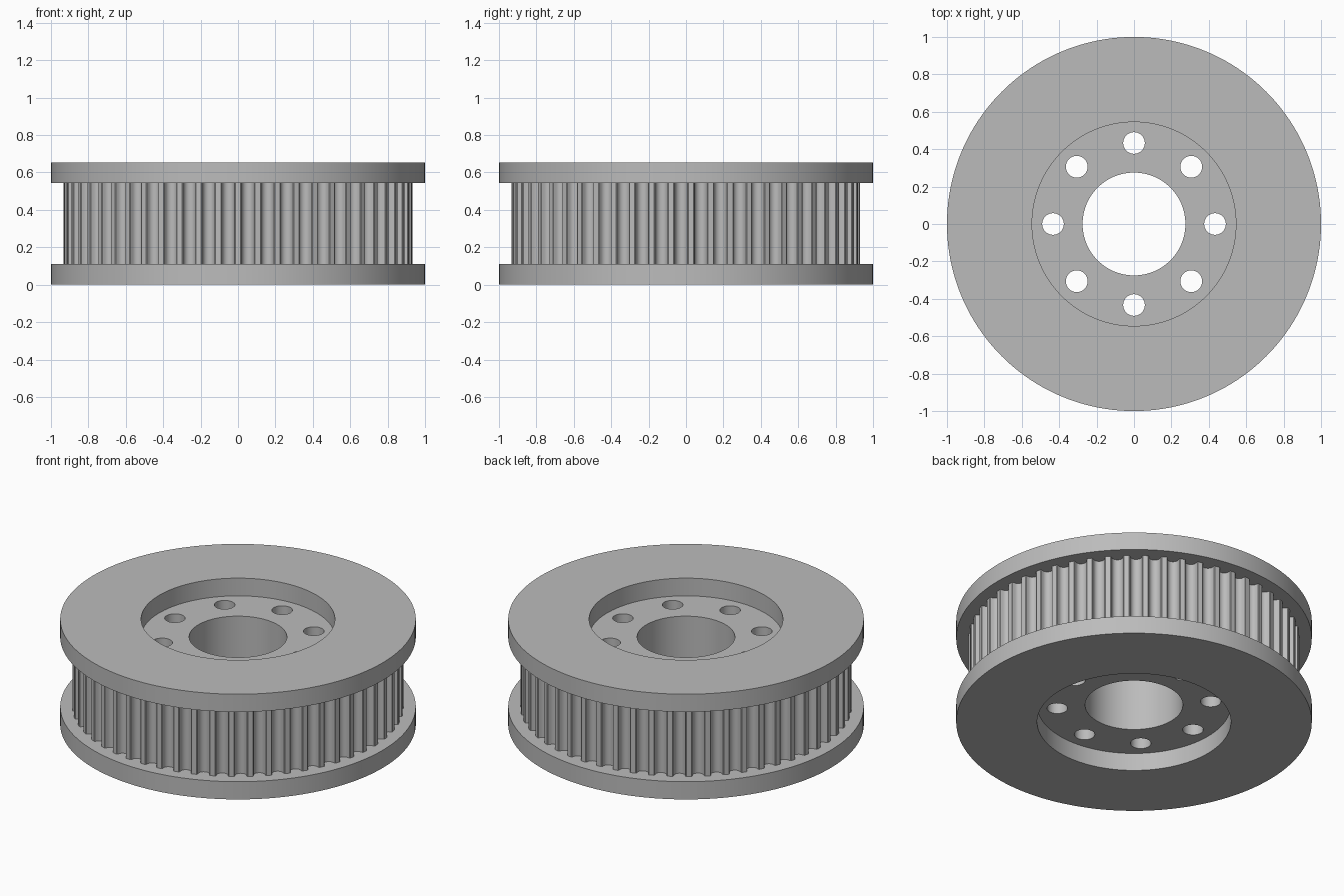
import bpy, bmesh
from math import sin, cos, pi, radians

cube = bpy.data.objects.get("Cube")
if cube:
    bpy.data.objects.remove(cube, do_unlink=True)

TEETH = 55
HUB_R = 0.932
FLANGE = 0.11
HEIGHT = 0.653

grey = bpy.data.materials.new("plain grey")
grey.use_nodes = True
colour = (0.5, 0.5, 0.5, 1)
grey.diffuse_color = colour
grey.node_tree.nodes["Principled BSDF"].inputs["Base Color"].default_value = colour


def circle(radius, count, cx=0, cy=0):
    return [(cx + radius * cos(2 * pi * i / count),
             cy + radius * sin(2 * pi * i / count)) for i in range(count)]


def toothed_outline():
    """Round-bottomed grooves with softened mouths, one centred on +y."""
    groove_r, centre_r = 0.0325, HUB_R - 0.012
    # radius and sideways offset across one groove
    groove = [(HUB_R, -0.039), (HUB_R - 0.003, -0.035)]
    for i in range(11):
        a = pi * i / 10
        groove.append((centre_r - groove_r * sin(a), -groove_r * cos(a)))
    groove += [(HUB_R - 0.003, 0.035), (HUB_R, 0.039)]
    points = []
    for t in range(TEETH):
        mid = pi / 2 + 2 * pi * t / TEETH
        for r, side in groove:
            a = mid + side / r
            points.append((r * cos(a), r * sin(a)))
        land = mid + pi / TEETH
        points.append((HUB_R * cos(land), HUB_R * sin(land)))
    return points


def plate(name, loops, z0, z1):
    """Extrude a flat outline with holes between two heights."""
    curve = bpy.data.curves.new(name + "_outline", 'CURVE')
    curve.dimensions = '2D'
    curve.fill_mode = 'BOTH'
    curve.extrude = (z1 - z0) / 2
    for loop in loops:
        spline = curve.splines.new('POLY')
        spline.points.add(len(loop) - 1)
        for point, (x, y) in zip(spline.points, loop):
            point.co = (x, y, 0, 1)
        spline.use_cyclic_u = True
    helper = bpy.data.objects.new(name + "_helper", curve)
    bpy.context.collection.objects.link(helper)
    deps = bpy.context.evaluated_depsgraph_get()
    mesh = bpy.data.meshes.new_from_object(helper.evaluated_get(deps))
    bpy.data.objects.remove(helper, do_unlink=True)

    bm = bmesh.new()
    bm.from_mesh(mesh)
    bmesh.ops.remove_doubles(bm, verts=bm.verts, dist=0.0001)
    bmesh.ops.recalc_face_normals(bm, faces=bm.faces)
    bmesh.ops.translate(bm, verts=bm.verts, vec=(0, 0, (z0 + z1) / 2))
    bm.to_mesh(mesh)
    bm.free()

    mesh.materials.clear()
    mesh.materials.append(grey)
    obj = bpy.data.objects.new(name, mesh)
    bpy.context.collection.objects.link(obj)
    bpy.ops.object.select_all(action='DESELECT')
    obj.select_set(True)
    bpy.context.view_layer.objects.active = obj
    bpy.ops.object.shade_smooth_by_angle(angle=radians(30))
    return obj


# Toothed hub with centre bore and a ring of eight bolt holes
bolt_holes = [circle(0.058, 32, 0.433 * cos(k * pi / 4), 0.433 * sin(k * pi / 4))
              for k in range(8)]
plate("toothed_hub", [toothed_outline(), circle(0.275, 96)] + bolt_holes,
      FLANGE, HEIGHT - FLANGE)

# Side flanges, whose wide openings leave the hub faces recessed
flange_loops = [circle(1, 160), circle(0.545, 128)]
plate("lower_flange", flange_loops, 0, FLANGE)
plate("upper_flange", flange_loops, HEIGHT - FLANGE, HEIGHT)
